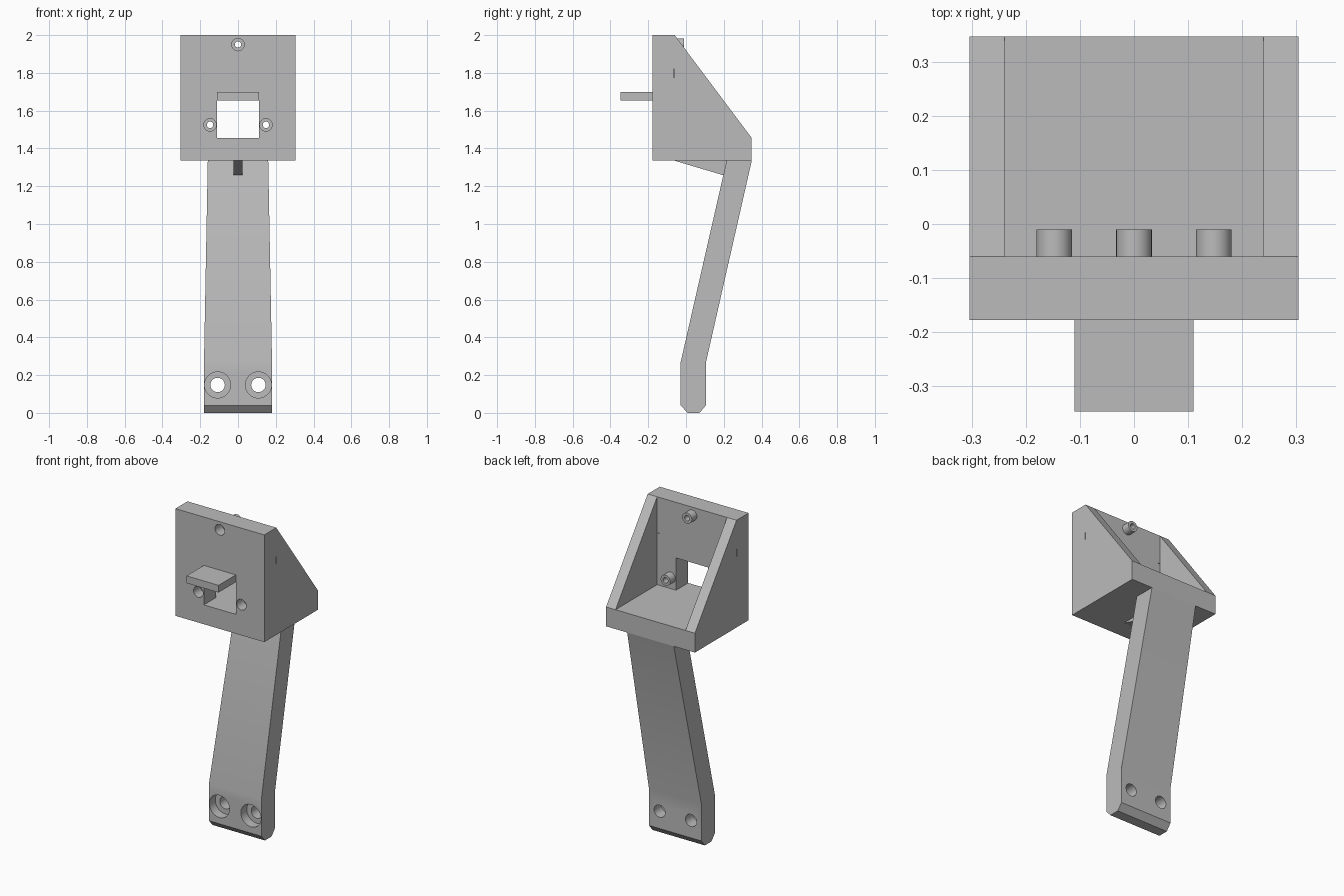
import bpy, bmesh, math
from mathutils import Matrix

if "Cube" in bpy.data.objects:
    bpy.data.objects.remove(bpy.data.objects["Cube"])

grey = bpy.data.materials.new("plain_grey")
grey.diffuse_color = (0.5, 0.5, 0.5, 1)
grey.use_nodes = True
grey.node_tree.nodes["Principled BSDF"].inputs["Base Color"].default_value = grey.diffuse_color


def finish(name, bm):
    bmesh.ops.recalc_face_normals(bm, faces=bm.faces)
    me = bpy.data.meshes.new(name)
    bm.to_mesh(me)
    bm.free()
    me.materials.append(grey)
    ob = bpy.data.objects.new(name, me)
    bpy.context.scene.collection.objects.link(ob)
    return ob


def prism(name, profile, half_width):
    """Extrude a (y, z) profile across x; half_width is a function of z."""
    bm = bmesh.new()
    left = [bm.verts.new((-half_width(z), y, z)) for y, z in profile]
    right = [bm.verts.new((half_width(z), y, z)) for y, z in profile]
    bm.faces.new(left)
    bm.faces.new(right[::-1])
    n = len(profile)
    for i in range(n):
        j = (i + 1) % n
        bm.faces.new((left[i], left[j], right[j], right[i]))
    return finish(name, bm)


def box(name, x0, x1, y0, y1, z0, z1):
    bm = bmesh.new()
    bmesh.ops.create_cube(bm, size=1)
    for v in bm.verts:
        v.co = (x1 if v.co.x > 0 else x0, y1 if v.co.y > 0 else y0, z1 if v.co.z > 0 else z0)
    return finish(name, bm)


def rod(name, x, z, r, y0, y1):
    bm = bmesh.new()
    m = Matrix.Translation((x, (y0 + y1) / 2, z)) @ Matrix.Rotation(math.pi / 2, 4, 'X')
    bmesh.ops.create_cone(bm, cap_ends=True, segments=40, radius1=r, radius2=r,
                          depth=y1 - y0, matrix=m)
    return finish(name, bm)


def boolean(ob, tool, operation='DIFFERENCE'):
    mod = ob.modifiers.new("bool", 'BOOLEAN')
    mod.operation, mod.solver, mod.object = operation, 'EXACT', tool
    bpy.context.view_layer.objects.active = ob
    bpy.ops.object.modifier_apply(modifier=mod.name)
    bpy.data.objects.remove(tool)


def smooth(ob):
    bpy.ops.object.select_all(action='DESELECT')
    ob.select_set(True)
    bpy.context.view_layer.objects.active = ob
    bpy.ops.object.shade_smooth_by_angle(angle=math.radians(20))


# Housing: sloped-side box, hollow and open at the back
FRONT, BACK, BASE, FLOOR, INNER = -0.178, 0.348, 1.335, 1.455, -0.06
housing = prism("housing", [(FRONT, BASE), (BACK, BASE), (BACK, FLOOR), (INNER, 2.0), (FRONT, 2.0)],
                lambda z: 0.305)
boolean(housing, box("hollow_cutter", -0.24, 0.24, INNER, 0.6, FLOOR, 2.2))
boolean(housing, box("window_cutter", -0.11, 0.11, -0.3, 0.0, FLOOR, 1.655))

# Screw bosses behind the front plate, with stepped holes
for x, z in ((0, 1.95), (-0.148, 1.525), (0.148, 1.525)):
    boolean(housing, rod("boss", x, z, 0.033, -0.08, -0.01), 'UNION')
    boolean(housing, rod("hole_cutter", x, z, 0.017, -0.3, 0.1))
    boolean(housing, rod("head_cutter", x, z, 0.033, -0.3, -0.11))

# Fine slits in the side walls
for s in (-1, 1):
    xs = sorted((s * 0.225, s * 0.34))
    boolean(housing, box("slit_cutter", *xs, -0.065, -0.06, 1.775, 1.82))
smooth(housing)

# Shelf tab above the window
box("shelf_tab", -0.11, 0.11, -0.348, FRONT, 1.655, 1.70)

# Slanted, slightly tapering leg with two stepped screw holes
leg = prism("leg", [(-0.028, 0.04), (0.008, 0), (0.072, 0), (0.105, 0.04), (0.105, 0.265),
                    (BACK, BASE), (0.215, BASE), (-0.028, 0.27)],
            lambda z: 0.18 - 0.02 * max(0, z - 0.27) / (BASE - 0.27))
for x in (-0.108, 0.108):
    boolean(leg, rod("hole_cutter", x, 0.148, 0.038, -0.2, 0.3))
    boolean(leg, rod("head_cutter", x, 0.148, 0.069, -0.2, 0.03))
smooth(leg)

# Thin gusset between leg and housing floor
prism("gusset", [(-0.06, BASE), (0.215, BASE), (0.198, 1.258)], lambda z: 0.025)
